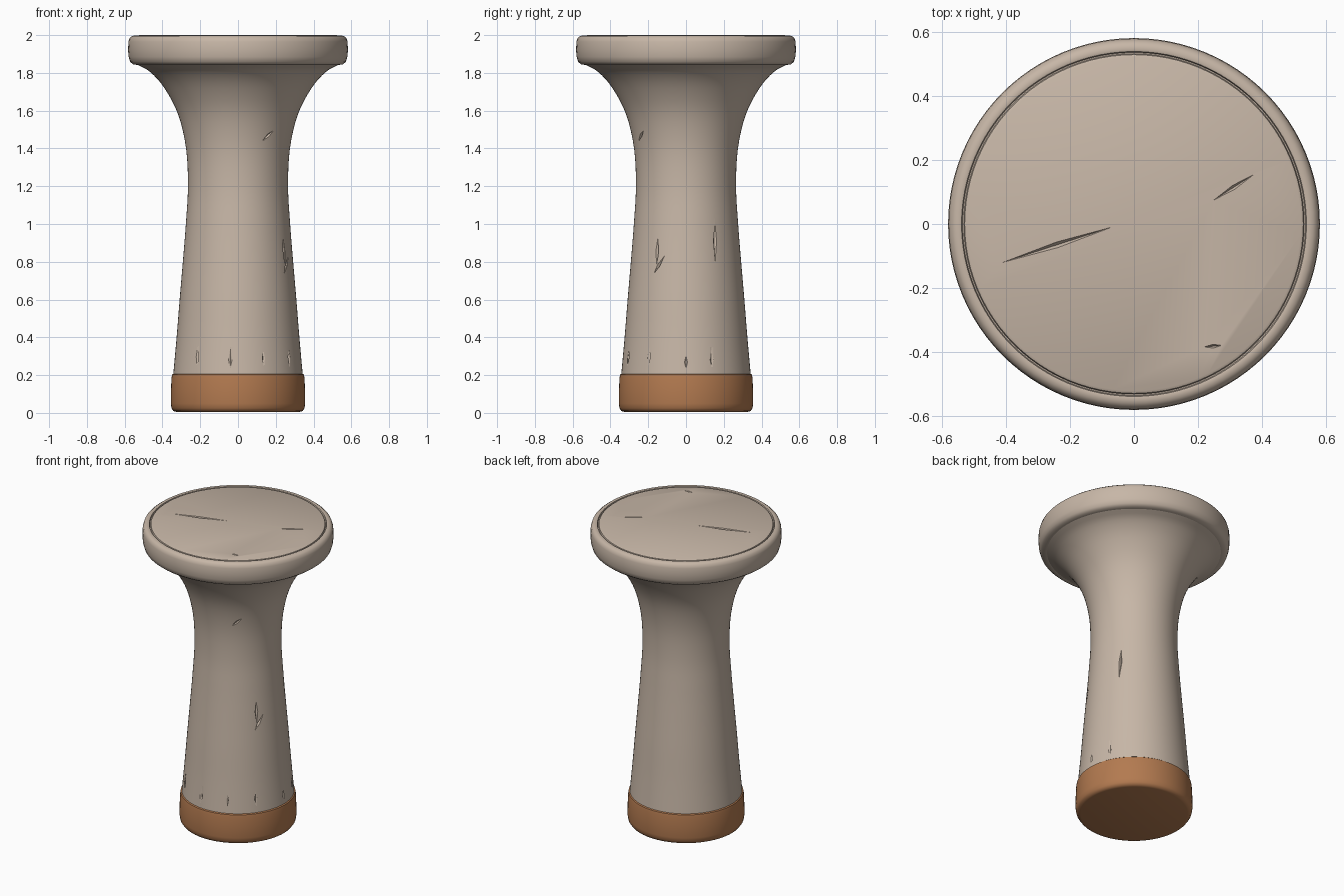
import bpy, bmesh
from math import sin, cos, pi, radians
from mathutils import Vector, Matrix

if "Cube" in bpy.data.objects:
    bpy.data.objects.remove(bpy.data.objects["Cube"], do_unlink=True)

SIDES = 96


def material(name, colour):
    mat = bpy.data.materials.new(name)
    mat.use_nodes = True
    mat.diffuse_color = colour
    mat.node_tree.nodes["Principled BSDF"].inputs["Base Color"].default_value = colour
    return mat


stone = material("warm stone", (0.57, 0.47, 0.385, 1))
clay = material("brown clay", (0.45, 0.195, 0.08, 1))


def link(name, bm):
    mesh = bpy.data.meshes.new(name)
    bm.to_mesh(mesh)
    bm.free()
    obj = bpy.data.objects.new(name, mesh)
    bpy.context.collection.objects.link(obj)
    return obj


def lathe(name, profile, mat):
    """Closed solid turned around z from (radius, height) points, bottom to top."""
    bm = bmesh.new()
    rings = [[bm.verts.new((r * cos(2 * pi * i / SIDES), r * sin(2 * pi * i / SIDES), z))
              for i in range(SIDES)] for r, z in profile]
    for low, high in zip(rings, rings[1:]):
        for i in range(SIDES):
            j = (i + 1) % SIDES
            bm.faces.new((low[i], low[j], high[j], high[i]))
    bm.faces.new(rings[0][::-1])
    bm.faces.new(rings[-1])
    obj = link(name, bm)
    obj.data.materials.append(mat)
    return obj


def smooth_curve(points, steps=4):
    """Catmull-Rom subdivision of a profile."""
    pts = [Vector(p) for p in points]
    pts = [2 * pts[0] - pts[1]] + pts + [2 * pts[-1] - pts[-2]]
    out = []
    for a, b, c, d in zip(pts, pts[1:], pts[2:], pts[3:]):
        for k in range(steps):
            t = k / steps
            out.append(b + (c - a) * t / 2 + (2 * a - 5 * b + 4 * c - d) * t * t / 2
                       + (3 * b - a - 3 * c + d) * t ** 3 / 2)
    return out + [pts[-2]]


def gouge(bm, start, end, normal, width, depth):
    """Add a slim spindle whose lower half bites into a surface."""
    along = Vector(end) - Vector(start)
    centre = (Vector(start) + Vector(end)) / 2
    x = along.normalized()
    y = Vector(normal).cross(x).normalized()
    frame = Matrix((x, y, x.cross(y))).transposed()
    tips = [(along.length / 2, 0, 0), (0, width, 0), (0, 0, depth)]
    v = [bm.verts.new(centre + frame @ (Vector(t) * s)) for t in tips for s in (1, -1)]
    for a in (0, 1):
        for b in (2, 3):
            for c in (4, 5):
                bm.faces.new((v[a], v[b], v[c]))


def carve(obj, bm):
    bmesh.ops.recalc_face_normals(bm, faces=bm.faces)
    cutter = link(obj.name + "_cutter", bm)
    cutter.hide_render = True
    mod = obj.modifiers.new("gouges", "BOOLEAN")
    mod.operation, mod.solver, mod.object = "DIFFERENCE", "EXACT", cutter
    bpy.context.view_layer.objects.active = obj
    bpy.ops.object.modifier_apply(modifier=mod.name)
    bpy.data.objects.remove(cutter, do_unlink=True)


# Clay foot with rounded edges
foot = lathe("foot_band", [(0.325, 0.005), (0.342, 0.01), (0.352, 0.025), (0.356, 0.05),
                           (0.355, 0.12), (0.352, 0.185), (0.349, 0.202), (0.338, 0.21)], clay)

# Flared column
column_profile = smooth_curve([(0.343, 0.2), (0.325, 0.4), (0.309, 0.6), (0.292, 0.8),
                               (0.276, 1.0), (0.265, 1.2), (0.275, 1.4), (0.317, 1.58),
                               (0.39, 1.72), (0.465, 1.805), (0.535, 1.845)])
column = lathe("column", column_profile, stone)

# Round top slab with a worn lip and shallow groove
slab = lathe("top_slab", [(0.53, 1.842), (0.555, 1.845), (0.571, 1.858), (0.579, 1.885),
                          (0.582, 1.92), (0.58, 1.965), (0.574, 1.985), (0.561, 1.995),
                          (0.545, 1.998), (0.54, 1.996), (0.537, 1.985), (0.533, 1.985),
                          (0.53, 1.996), (0.522, 2.0)], stone)


def on_column(angle, z):
    r = next(p[0] for p in column_profile if p[1] >= z)
    return Vector((r * cos(radians(angle)), r * sin(radians(angle)), z))


# Cracks across the top
cuts = bmesh.new()
for start, end, width in [((-0.41, -0.12), (-0.07, -0.01), 0.009),
                          ((0.25, 0.075), (0.375, 0.155), 0.007),
                          ((0.22, -0.385), (0.275, -0.38), 0.006)]:
    gouge(cuts, (*start, 2.0), (*end, 2.0), (0, 0, 1), width, 0.014)
carve(slab, cuts)

# Nicks in the column, then short weathered flutes above the foot
cuts = bmesh.new()
for a1, z1, a2, z2, width in [(-65, 1.43, -47, 1.51, 0.01), (-37, 0.72, -22, 0.84, 0.012),
                              (-32, 0.76, -32, 0.95, 0.012), (32, 0.8, 34, 1.02, 0.01)]:
    start, end = on_column(a1, z1), on_column(a2, z2)
    gouge(cuts, start, end, ((start + end) * Vector((1, 1, 0))), width, 0.012)
for angle, top in [(-130, 0.38), (-97, 0.35), (-66, 0.36), (-36, 0.37), (0, 0.32), (24, 0.35)]:
    start, end = on_column(angle, 0.215), on_column(angle, top)
    gouge(cuts, start, end, ((start + end) * Vector((1, 1, 0))), 0.012, 0.008)
carve(column, cuts)

# Soft shading with crisp edges
for obj in (foot, column, slab):
    bpy.ops.object.select_all(action="DESELECT")
    obj.select_set(True)
    bpy.context.view_layer.objects.active = obj
    bpy.ops.object.shade_smooth_by_angle(angle=radians(40))
